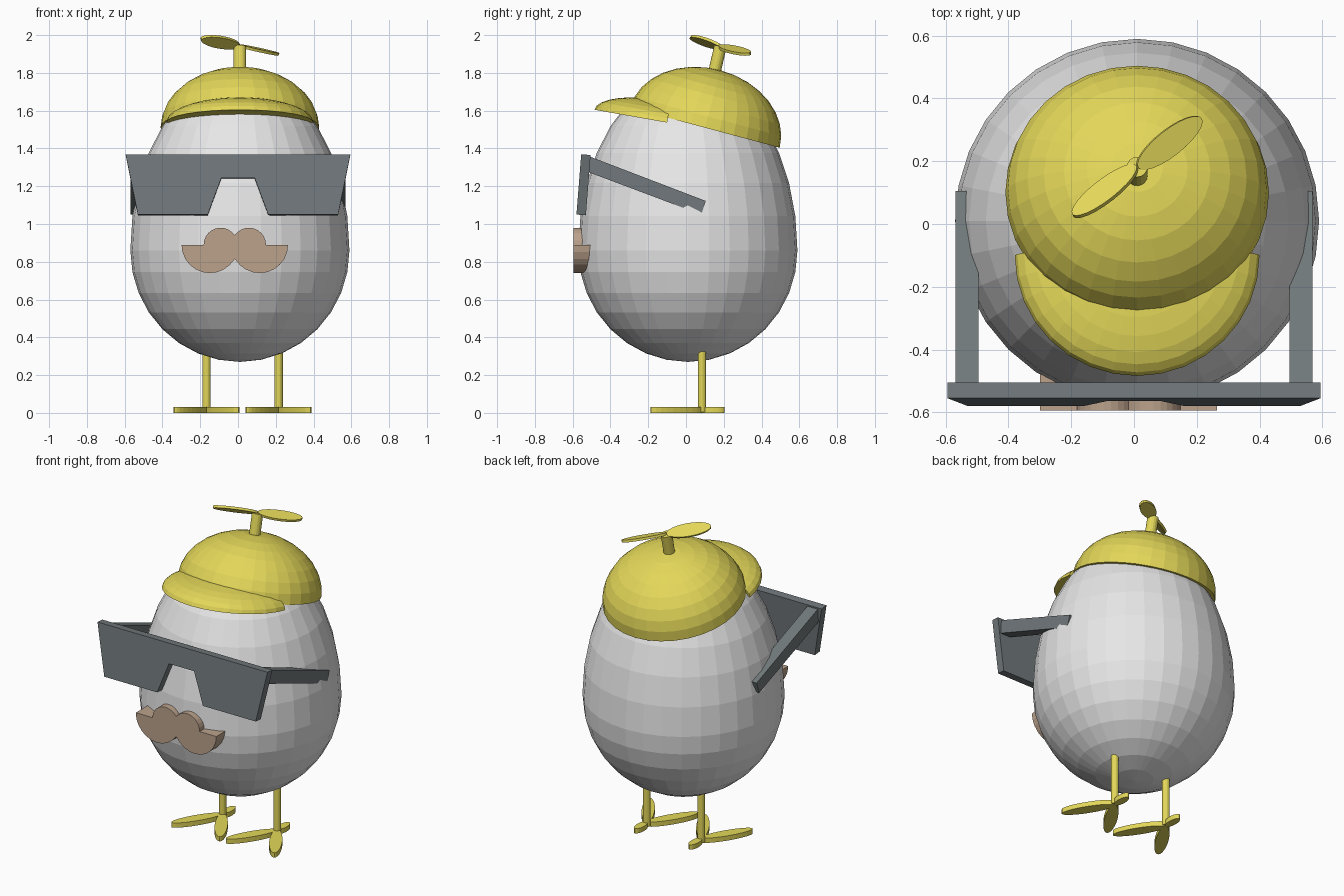
import bpy, bmesh
from math import radians, sin, cos, pi
from mathutils import Matrix, Vector

cube = bpy.data.objects.get("Cube")
if cube:
    bpy.data.objects.remove(cube)


def material(name, rgb):
    m = bpy.data.materials.new(name)
    m.use_nodes = True
    m.diffuse_color = (*rgb, 1)
    m.node_tree.nodes["Principled BSDF"].inputs["Base Color"].default_value = (*rgb, 1)
    return m


WHITE = material("eggshell_white", (0.8, 0.8, 0.8))
YELLOW = material("yellow", (0.77, 0.68, 0.1))
GREY = material("dark_grey", (0.165, 0.19, 0.2))
BROWN = material("tan_brown", (0.5, 0.36, 0.26))


def finish(name, bm, mat, matrix=Matrix()):
    bm.transform(matrix)
    bmesh.ops.recalc_face_normals(bm, faces=bm.faces)
    mesh = bpy.data.meshes.new(name)
    bm.to_mesh(mesh)
    bm.free()
    mesh.materials.append(mat)
    ob = bpy.data.objects.new(name, mesh)
    bpy.context.collection.objects.link(ob)
    return ob


def place(loc, tilt=0, heading=0, twist=0):
    return (Matrix.Translation(loc) @ Matrix.Rotation(radians(tilt), 4, 'X')
            @ Matrix.Rotation(radians(heading), 4, 'Z')
            @ Matrix.Rotation(radians(twist), 4, 'X'))


def ball():
    bm = bmesh.new()
    bmesh.ops.create_uvsphere(bm, u_segments=32, v_segments=16, radius=1)
    return bm


def cut(bm, normal):
    # Remove everything behind a plane through the origin and close the hole
    geom = bm.verts[:] + bm.edges[:] + bm.faces[:]
    res = bmesh.ops.bisect_plane(bm, geom=geom, dist=1e-5, plane_co=(0, 0, 0),
                                 plane_no=normal, clear_inner=True)
    edges = [e for e in res["geom_cut"] if isinstance(e, bmesh.types.BMEdge)]
    bmesh.ops.contextual_create(bm, geom=edges)


def slab(name, outline, depth, mat, matrix=Matrix()):
    # Extrude a flat outline by a depth vector
    bm = bmesh.new()
    face = bm.faces.new([bm.verts.new(p) for p in outline])
    res = bmesh.ops.extrude_face_region(bm, geom=[face], use_keep_orig=True)
    moved = [v for v in res["geom"] if isinstance(v, bmesh.types.BMVert)]
    bmesh.ops.translate(bm, verts=moved, vec=depth)
    return finish(name, bm, mat, matrix)


def petal(name, length, width, thick, mat, matrix):
    # Flat ellipse starting at the origin and running along local x
    pts = [(length / 2 * (1 + cos(2 * pi * i / 24)), width / 2 * sin(2 * pi * i / 24), 0)
           for i in range(24)]
    return slab(name, pts, (0, 0, thick), mat, matrix)


def post(name, radius, start, end, mat):
    a, b = Vector(start), Vector(end)
    bm = bmesh.new()
    bmesh.ops.create_cone(bm, cap_ends=True, segments=16, radius1=radius, radius2=radius,
                          depth=(b - a).length)
    turn = (b - a).to_track_quat('Z', 'Y').to_matrix().to_4x4()
    return finish(name, bm, mat, Matrix.Translation((a + b) / 2) @ turn)


# Egg body: round below, stretched above the widest ring
bm = ball()
for v in bm.verts:
    v.co.z *= 0.93 if v.co.z > 0 else 0.59
finish("egg_body", bm, WHITE,
       Matrix.Translation((0.01, 0.01, 0.86)) @ Matrix.Diagonal((0.58, 0.58, 1, 1)))

# Cap dome and brim
bm = ball()
cut(bm, (0, 0, 1))
finish("cap_dome", bm, YELLOW,
       place((0.01, 0.1, 1.51), -15) @ Matrix.Diagonal((0.42, 0.41, 0.315, 1)))
bm = ball()
cut(bm, (0, 0, 1))
cut(bm, (0, -1, 0))
finish("cap_brim", bm, YELLOW,
       place((0.01, -0.1, 1.537), -10) @ Matrix.Diagonal((0.39, 0.39, 0.117, 1)))

# Propeller
post("propeller_stem", 0.033, (0.01, 0.145, 1.78), (0.01, 0.182, 1.94), YELLOW)
for side, heading in (("left", 39), ("right", 219)):
    petal(side + "_propeller_blade", 0.26, 0.085, 0.015, YELLOW,
          place((0.01, 0.18, 1.935), -15, heading, 25))

# Sunglasses front: slanted plate with a nose notch
half = [(0.595, 0.32), (0.53, 0), (0.16, 0), (0.088, 0.195)]
outline = [(x, 0, z) for x, z in half] + [(-x, 0, z) for x, z in reversed(half)]
slab("sunglasses_front", outline, (0, 0.05, 0), GREY, place((0, -0.58, 1.05), -4.5))

# Sunglasses arms sloping down to the back
for side, s in (("left", 1), ("right", -1)):
    arm = [(s * 0.495, y, z) for y, z in
           ((-0.53, 1.365), (0.105, 1.122), (0.08, 1.05), (-0.55, 1.287))]
    slab(side + "_sunglasses_arm", arm, (s * 0.073, 0, 0), GREY)


# Moustache: two large lower lobes and two small upper bumps
def arc(cx, r, a0, a1, n=10):
    angles = [radians(a0 + (a1 - a0) * i / n) for i in range(n + 1)]
    return [(cx + r * cos(a), 0, r * sin(a)) for a in angles]


right_side = arc(-0.075, 0.09, 34, 180) + arc(-0.132, 0.15, 180, 329)
left_side = [(-x, y, z) for x, y, z in reversed(right_side)]
right_side[0] = (0, 0, 0.052)
right_side[-1] = (0, 0, -0.075)
slab("moustache", right_side + left_side[1:-1], (0, 0.14, 0), BROWN,
     place((-0.017, -0.595, 0.89)))

# Legs and three-toed feet
for side, x in (("left", 0.215), ("right", -0.167)):
    post(side + "_leg", 0.022, (x, 0.085, 0.005), (x, 0.085, 0.34), YELLOW)
    for toe, heading, length, width in (("outer" if x > 0 else "inner", -58, 0.32, 0.075),
                                        ("inner" if x > 0 else "outer", 238, 0.32, 0.075),
                                        ("back", 90, 0.12, 0.05)):
        petal(f"{side}_{toe}_toe", length, width, 0.03, YELLOW,
              place((x, 0.085, 0), 0, heading))
